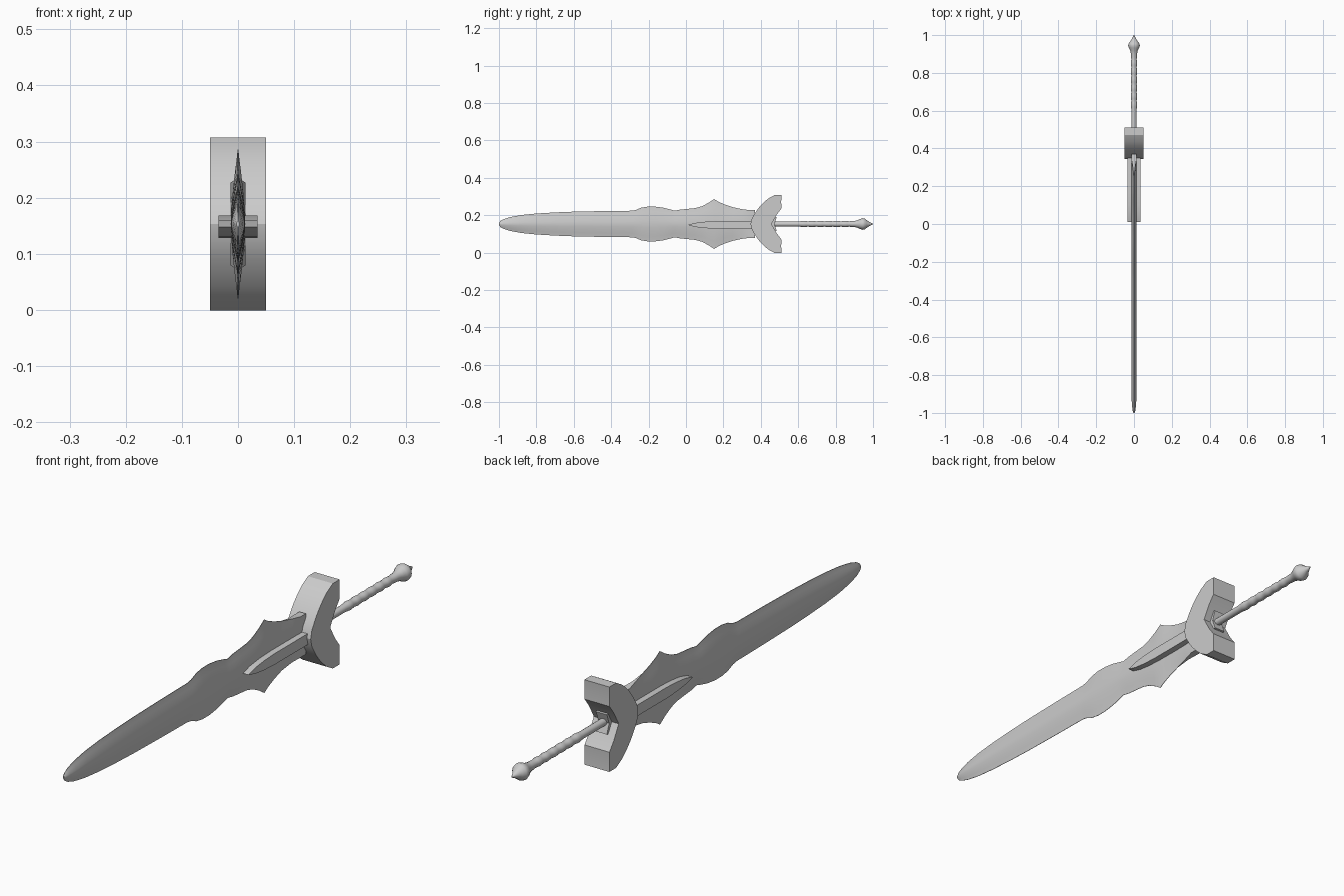
import bpy, bmesh, math

if "Cube" in bpy.data.objects:
    bpy.data.objects.remove(bpy.data.objects["Cube"])

ZC = 0.153  # height of the sword's long axis


def finish(name, bm, angle=35):
    bmesh.ops.recalc_face_normals(bm, faces=bm.faces)
    me = bpy.data.meshes.new(name)
    bm.to_mesh(me)
    bm.free()
    ob = bpy.data.objects.new(name, me)
    bpy.context.collection.objects.link(ob)
    bpy.ops.object.select_all(action='DESELECT')
    ob.select_set(True)
    bpy.context.view_layer.objects.active = ob
    bpy.ops.object.shade_smooth_by_angle(angle=math.radians(angle))
    return ob


def loft(name, rings, angle=35):
    """Skin closed rings of equal length and cap both ends."""
    bm = bmesh.new()
    vs = [[bm.verts.new(p) for p in r] for r in rings]
    n = len(vs[0])
    for a, b in zip(vs, vs[1:]):
        for i in range(n):
            j = (i + 1) % n
            bm.faces.new((a[i], a[j], b[j], b[i]))
    bm.faces.new(vs[0])
    bm.faces.new(vs[-1])
    return finish(name, bm, angle)


def slab(name, upper, half_x, zc=ZC, angle=25):
    """Mirror a (y, height) profile about the axis and extrude it across x."""
    lower = [(y, -h) for y, h in reversed(upper) if h > 0]
    prof = upper + lower
    return loft(name, [[(x, y, zc + h) for y, h in prof] for x in (-half_x, half_x)], angle)


# Blade: (y, half height, half thickness), lens-shaped section
stations = [
    (-1.0, .006, .003), (-.993, .016, .006), (-.975, .026, .009), (-.94, .037, .012),
    (-.88, .048, .0125), (-.8, .056, .013), (-.7, .062, .013), (-.6, .066, .013),
    (-.45, .069, .013), (-.29, .071, .013), (-.268, .075, .013), (-.24, .087, .013),
    (-.205, .093, .013), (-.165, .093, .013), (-.12, .087, .013), (-.08, .077, .013),
    (-.06, .071, .013), (-.03, .077, .013), (.01, .081, .013), (.05, .085, .013),
    (.085, .095, .013), (.12, .113, .013), (.15, .133, .013), (.175, .118, .013),
    (.21, .103, .013), (.25, .090, .013), (.3, .079, .013), (.34, .074, .013), (.37, .074, .013)]
fracs = [1, .9, .7, .45, .2, 0, -.2, -.45, -.7, -.9, -1]
rings = []
for y, h, t in stations:
    blunt = min(1, max(0, (y - .27) / .07))  # edge turns square at the root
    side = []
    for f in fracs:
        lens = 1 - abs(f) ** 1.5
        side.append((t * max(.06, lens + (1 - lens) * blunt), h * f))
    rings.append([(x, y, ZC + z) for x, z in side] +
                 [(-x, y, ZC + z) for x, z in reversed(side)])
loft("blade", rings, 40)

# Raised rib on both blade faces, running into the guard
slab("blade_rib", [(.01, 0), (.05, .011), (.1, .017), (.16, .02), (.38, .02)], .035, .148)

# Winged guard with a V notch at the back
slab("guard", [(.345, 0), (.352, .03), (.372, .063), (.39, .088), (.412, .112), (.438, .135),
               (.472, .154), (.511, .154), (.509, .12), (.51, .083), (.485, .05), (.457, 0)], .05)

# Small chevron collar in the notch
slab("notch_collar", [(.44, 0), (.465, .04), (.485, .036), (.472, 0)], .022)

# Grip and pommel, turned around the y axis
profile = [(.44, .0135), (.6, .0135)]
for i in range(25):
    profile.append((.62 + i * .011, .0155 + .0014 * math.sin(i * math.pi / 2)))
profile += [(.9, .016), (.918, .02), (.932, .027), (.945, .031), (.955, .029),
            (.965, .021), (.98, .011), (1.0, .001)]
N = 16
loft("grip_and_pommel",
     [[(r * math.cos(2 * math.pi * k / N), y, ZC + r * math.sin(2 * math.pi * k / N))
       for k in range(N)] for y, r in profile], 40)
